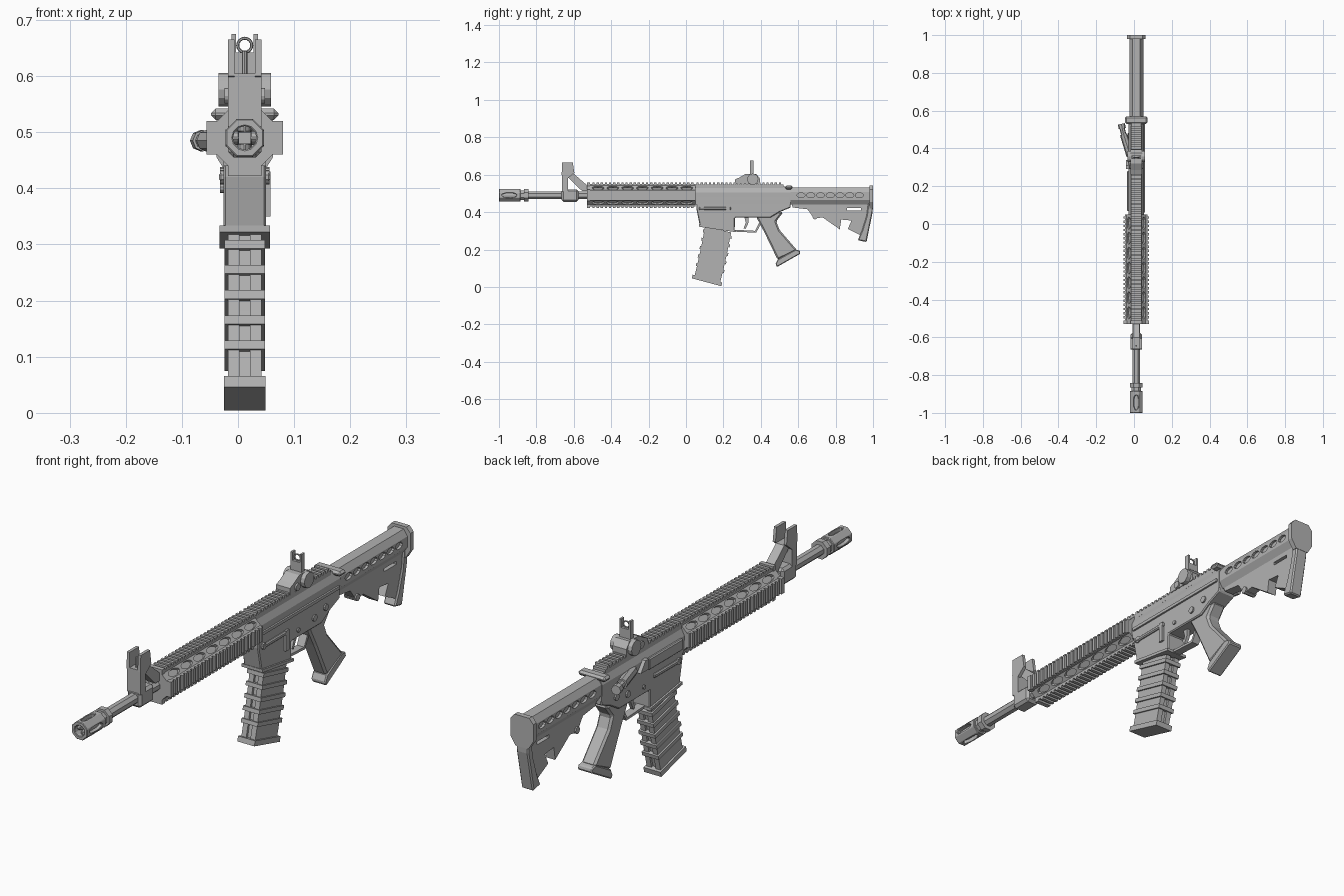
import bpy, bmesh, math
from mathutils import Matrix, Vector

old = bpy.data.objects.get("Cube")
if old:
    bpy.data.objects.remove(old)

CX, CZ = 0.012, 0.49          # bore axis

grey = bpy.data.materials.new("gunmetal_grey")
grey.use_nodes = True
grey.diffuse_color = (0.45, 0.45, 0.45, 1)
grey.node_tree.nodes["Principled BSDF"].inputs["Base Color"].default_value = grey.diffuse_color


def finish(bm, name, bevel=0):
    bmesh.ops.recalc_face_normals(bm, faces=bm.faces)
    mesh = bpy.data.meshes.new(name)
    bm.to_mesh(mesh)
    bm.free()
    mesh.materials.append(grey)
    ob = bpy.data.objects.new(name, mesh)
    bpy.context.collection.objects.link(ob)
    if bevel:
        m = ob.modifiers.new("edge", "BEVEL")
        m.width, m.segments = bevel, 1
        m.limit_method, m.angle_limit = "ANGLE", math.radians(40)
    return ob


def prism(bm, pts, a, b, axis):
    """Extrude (y, z) points along x, or (x, z) points along y."""
    rings = [[bm.verts.new((t, p, q) if axis == "x" else (p, t, q)) for p, q in pts] for t in (a, b)]
    bm.faces.new(rings[0])
    bm.faces.new(rings[1][::-1])
    for i in range(len(pts)):
        j = (i + 1) % len(pts)
        bm.faces.new((rings[0][i], rings[1][i], rings[1][j], rings[0][j]))


def plate(name, pts, half, bevel=0, cx=CX):
    bm = bmesh.new()
    prism(bm, pts, cx - half, cx + half, "x")
    return finish(bm, name, bevel)


def beam(name, pts, y0, y1, bevel=0):
    bm = bmesh.new()
    prism(bm, [(CX + x, z) for x, z in pts], y0, y1, "y")
    return finish(bm, name, bevel)


def box(bm, x0, x1, y0, y1, z0, z1):
    prism(bm, [(y0, z0), (y1, z0), (y1, z1), (y0, z1)], CX + x0, CX + x1, "x")


def block(name, *bounds, bevel=0):
    bm = bmesh.new()
    box(bm, *bounds)
    return finish(bm, name, bevel)


def octagon(apothem, z=CZ):
    r = apothem / math.cos(math.pi / 8)
    return [(r * math.cos(a), z + r * math.sin(a)) for a in ((i + .5) * math.pi / 4 for i in range(8))]


def rod(bm, p, q, r, n=12):
    p, q = Vector(p), Vector(q)
    m = Matrix.Translation((p + q) / 2) @ (q - p).to_track_quat("Z", "Y").to_matrix().to_4x4()
    bmesh.ops.create_cone(bm, cap_ends=True, segments=n, radius1=r, radius2=r, depth=(q - p).length, matrix=m)


def ovals(bm, ys, length, height, angles, r0, r1):
    """Oval prisms pointing outward around the bore axis."""
    for y in ys:
        for a in angles:
            m = (Matrix.Translation((CX, y, CZ)) @ Matrix.Rotation(-math.radians(a), 4, "Y")
                 @ Matrix.Translation(((r0 + r1) / 2, 0, 0)) @ Matrix.Rotation(math.pi / 2, 4, "Y")
                 @ Matrix.Diagonal((height / 2, length / 2, 1, 1)))
            bmesh.ops.create_cone(bm, cap_ends=True, segments=12, radius1=1, radius2=1, depth=r1 - r0, matrix=m)


def cut(ob, bm):
    tool = finish(bm, "cutter")
    m = ob.modifiers.new("cut", "BOOLEAN")
    m.object, m.solver = tool, "EXACT"
    bpy.context.view_layer.objects.active = ob
    bpy.ops.object.modifier_apply(modifier="cut")
    bpy.data.objects.remove(tool)


# Barrel and slotted muzzle
beam("barrel", octagon(.02), -.88, -.5)
muzzle = beam("muzzle", octagon(.034), -1, -.885, bevel=.004)
bm = bmesh.new()
rod(bm, (CX, -1.01, CZ), (CX, -.9, CZ), .021)
ovals(bm, [-.945], .08, .026, (0, 90, 180, 270), .01, .05)
cut(muzzle, bm)
beam("muzzle_neck", octagon(.026), -.885, -.865)
beam("muzzle_collar", octagon(.034), -.865, -.842)

# Front sight with triangular opening and two ears
block("front_sight_base", -.03, .03, -.665, -.575, .455, .522, bevel=.01)
block("front_sight_leg", -.03, .03, -.663, -.632, .51, .605)
plate("front_sight_brace", [(-.632, .605), (-.60, .605), (-.525, .54), (-.525, .512), (-.555, .512), (-.632, .588)], .018)
for s in (-1, 1):
    plate("front_sight_ear", [(-.665, .60), (-.662, .665), (-.605, .665), (-.597, .61), (-.632, .58)],
          .006, cx=CX + s * .024)
bm = bmesh.new()
rod(bm, (CX, -.645, .60), (CX, -.645, .645), .005, 8)
finish(bm, "front_sight_post")

# Handguard with oval vents and four toothed rails
guard = beam("handguard", octagon(.056), -.53, .05)
bm = bmesh.new()
ovals(bm, [-.47 + .079 * i for i in range(7)], .066, .026, (45, 135, 225, 315), .044, .08)
cut(guard, bm)
bm = bmesh.new()
for quarter in range(4):
    part = bmesh.new()
    box(part, -.028, .028, -.53, .05, CZ + .045, CZ + .06)
    box(part, -.03, .03, -.53, -.512, CZ + .045, CZ + .068)
    for i in range(25):
        box(part, -.028, .028, -.5 + .022 * i, -.488 + .022 * i, CZ + .058, CZ + .068)
    m = (Matrix.Translation((CX, 0, CZ)) @ Matrix.Rotation(quarter * math.pi / 2, 4, "Y")
         @ Matrix.Translation((-CX, 0, -CZ)))
    part.transform(m)
    tmp = bpy.data.meshes.new("tmp")
    part.to_mesh(tmp)
    part.free()
    bm.from_mesh(tmp)
    bpy.data.meshes.remove(tmp)
finish(bm, "handguard_rails")

# Upper receiver and its top rail
beam("upper_receiver", [(-.038, .44), (.038, .44), (.04, .505), (.024, .538), (-.024, .538), (-.04, .505)], .05, .56)
bm = bmesh.new()
box(bm, -.028, .028, .05, .52, .53, .548)
for i in range(21):
    box(bm, -.028, .028, .056 + .022 * i, .068 + .022 * i, .546, .558)
finish(bm, "receiver_rail")
block("receiver_ridge", .036, .046, .06, .55, .468, .48)
block("ejection_port_cover", -.05, -.036, .07, .28, .46, .505, bevel=.004)
plate("case_deflector", [(.29, .47), (.34, .47), (.31, .51), (.29, .51)], .01, cx=CX - .044)

# Charging handle and forward assist
block("charging_handle", -.06, .06, .53, .57, .522, .542, bevel=.008)
bm = bmesh.new()
rod(bm, (-.02, .36, .485), (-.055, .475, .485), .02, 8)
rod(bm, (-.055, .475, .485), (-.066, .52, .485), .014, 8)
rod(bm, (-.062, .505, .485), (-.067, .53, .485), .019, 8)
finish(bm, "forward_assist")

# Rear sight
plate("rear_sight_base", [(.262, .55), (.395, .55), (.395, .58), (.375, .605), (.32, .605), (.285, .585), (.262, .575)], .03)
block("rear_sight_post", -.02, .02, .343, .362, .60, .642)
bm = bmesh.new()
rod(bm, (CX - .047, .357, .576), (CX + .047, .357, .576), .03)
rod(bm, (CX - .036, .305, .565), (CX + .036, .305, .565), .014)
finish(bm, "sight_knobs")
for s in (-1, 1):
    block("rear_sight_ear", s * .02 - .004, s * .02 + .004, .343, .362, .60, .675)
bpy.ops.mesh.primitive_torus_add(major_radius=.0125, minor_radius=.0028, major_segments=16, minor_segments=6,
                                 location=(CX, .352, .655), rotation=(math.pi / 2, 0, 0))
bpy.context.object.name = "rear_sight_ring"
bpy.context.object.data.materials.append(grey)

# Lower receiver, magazine well and small controls
plate("lower_receiver", [(.055, .45), (.56, .45), (.56, .425), (.50, .40), (.45, .37), (.262, .37), (.26, .295),
                         (.075, .322), (.055, .42)], .038, bevel=.004)
plate("magwell_lip", [(.07, .322), (.265, .293), (.265, .304), (.07, .334)], .045)
block("magwell_band", -.046, .046, .07, .24, .412, .428, bevel=.004)
block("bolt_catch", .036, .046, .215, .235, .35, .43)
bm = bmesh.new()
for y, z, r in ((.085, .42, .013), (.47, .425, .013), (.40, .41, .013), (.3, .4, .008)):
    rod(bm, (CX - .044, y, z), (CX + .044, y, z), r, 10)
finish(bm, "receiver_pins")

# Trigger and guard
plate("trigger_guard", [(.255, .296), (.375, .290), (.40, .335), (.39, .34), (.37, .30), (.255, .306)], .016)
plate("trigger", [(.31, .38), (.335, .38), (.335, .345), (.318, .31), (.308, .313), (.32, .345)], .007)

# Pistol grip
plate("pistol_grip", [(.375, .375), (.42, .29), (.49, .145), (.595, .195), (.50, .305), (.482, .35), (.52, .40), (.41, .41)],
      .03, bevel=.008)
plate("grip_cap", [(.478, .122), (.487, .107), (.612, .178), (.607, .195), (.585, .2), (.49, .147)], .031, bevel=.004)


# Magazine: straight slices between its front and rear edges
def slab(bm, t0, t1, x0, x1, inset=0):
    def edge(t):
        f, r = Vector((.095 - .06 * t, .325 - .28 * t)), Vector((.248 - .063 * t, .29 - .285 * t))
        d = (r - f).normalized() * inset
        f.x += .012 * t * (1 - t)
        r.x += .012 * t * (1 - t)
        return [tuple(f + d), tuple(r - d)]
    prism(bm, edge(t0) + edge(t1)[::-1], CX + x0, CX + x1, "x")


bm = bmesh.new()
for k in range(4):
    slab(bm, k / 4, (k + 1) / 4, -.026, .026, .016)
    for s in (-1, 1):
        slab(bm, k / 4, (k + 1) / 4, s * .009, s * .03, .007)
finish(bm, "magazine")
bm = bmesh.new()
for t in (.06, .22, .38, .54, .70):
    slab(bm, t, t + .055, -.036, .036)
slab(bm, .93, 1, -.037, .037, -.004)
finish(bm, "magazine_ribs")

# Stock tube with oval recesses
tube = beam("stock_tube", [(-.02, .44), (.02, .44), (.037, .465), (.037, .507), (.021, .532), (-.021, .532),
                           (-.037, .507), (-.037, .465)], .56, .985)
bm = bmesh.new()
ovals(bm, [.615 + .052 * i for i in range(7)], .044, .026, (0, 180), .027, .06)
cut(tube, bm)

# Stock web, slotted
web = plate("stock_web", [(.565, .447), (.985, .447), (.965, .36), (.935, .275), (.865, .31), (.885, .355), (.83, .36),
                          (.822, .308), (.73, .372), (.685, .365), (.65, .415), (.57, .425)], .02)
bm = bmesh.new()
box(bm, -.1, .1, .86, .935, .41, .422)
cut(web, bm)
bm = bmesh.new()
rod(bm, (CX - .026, .69, .375), (CX + .026, .69, .375), .014, 8)
finish(bm, "stock_pin")

# Butt plate
beam("butt_plate", [(-.028, .42), (.028, .42), (.05, .455), (.05, .522), (.032, .542), (-.032, .542), (-.05, .522),
                    (-.05, .455)], .98, 1)
plate("butt_toe", [(.975, .46), (1, .46), (.998, .40), (.965, .24), (.918, .25), (.94, .30), (.965, .38)], .026, bevel=.005)
